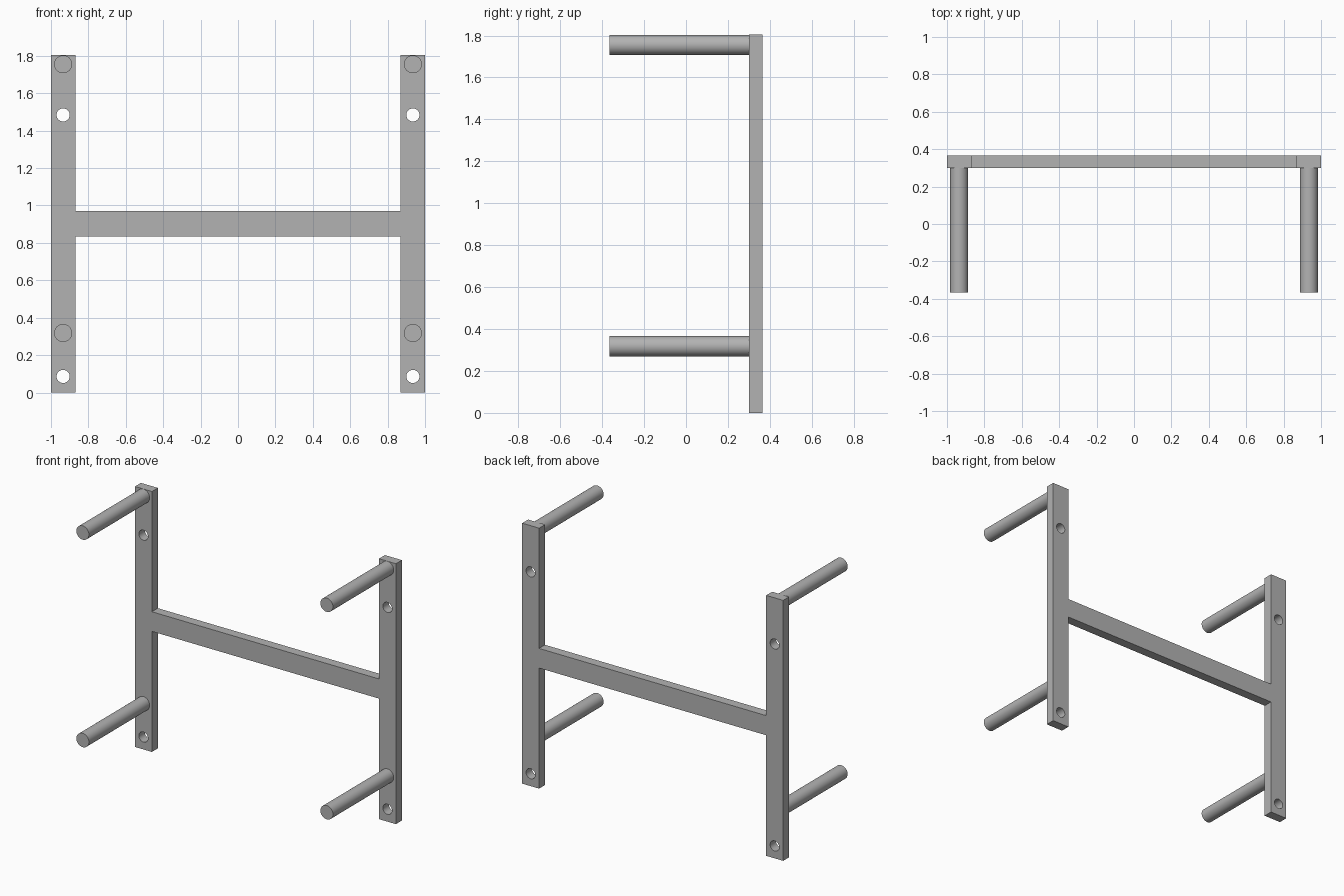
import bpy
import bmesh
from math import pi

cube = bpy.data.objects.get("Cube")
if cube:
    bpy.data.objects.remove(cube)

OUTER, INNER, TOP = 1.0, 0.87, 1.804       # post edges and height
BAR_LOW, BAR_HIGH = 0.835, 0.971           # crossbar
FRONT, BACK, PEG_TIP = 0.30, 0.365, -0.365
POST_X = (OUTER + INNER) / 2

grey = bpy.data.materials.new("grey metal")
grey.use_nodes = True
colour = (0.45, 0.45, 0.45, 1)
grey.diffuse_color = colour
grey.node_tree.nodes["Principled BSDF"].inputs["Base Color"].default_value = colour


def rod(name, x, z, radius, y0, y1):
    """Round rod running along y."""
    bpy.ops.mesh.primitive_cylinder_add(
        vertices=48, radius=radius, depth=y1 - y0,
        location=(x, (y0 + y1) / 2, z), rotation=(pi / 2, 0, 0))
    obj = bpy.context.object
    obj.name = name
    obj.data.materials.append(grey)
    return obj


def smooth(obj):
    bpy.ops.object.select_all(action="DESELECT")
    obj.select_set(True)
    bpy.context.view_layer.objects.active = obj
    bpy.ops.object.shade_smooth_by_angle(angle=pi / 6)


# H-shaped frame: two posts and a crossbar in one flat plate
half = [(INNER, BAR_LOW), (INNER, 0), (OUTER, 0),
        (OUTER, TOP), (INNER, TOP), (INNER, BAR_HIGH)]
outline = half + [(-x, z) for x, z in reversed(half)]
bm = bmesh.new()
face = bm.faces.new([bm.verts.new((x, FRONT, z)) for x, z in outline])
extruded = bmesh.ops.extrude_face_region(bm, geom=[face])["geom"]
bmesh.ops.translate(bm, vec=(0, BACK - FRONT, 0),
                    verts=[v for v in extruded if isinstance(v, bmesh.types.BMVert)])
bmesh.ops.recalc_face_normals(bm, faces=bm.faces)
mesh = bpy.data.meshes.new("frame")
bm.to_mesh(mesh)
bm.free()
mesh.materials.append(grey)
frame = bpy.data.objects.new("frame", mesh)
bpy.context.collection.objects.link(frame)

# Bolt holes through the posts, and pegs pointing forward
for side, x in (("left", POST_X), ("right", -POST_X)):
    for level, hole_z, peg_z in (("upper", 1.484, 1.755), ("lower", 0.086, 0.318)):
        cutter = rod("hole_cutter", x, hole_z, 0.035, FRONT - 0.1, BACK + 0.1)
        cutter.hide_render = True
        cut = frame.modifiers.new("hole", "BOOLEAN")
        cut.operation = "DIFFERENCE"
        cut.solver = "EXACT"
        cut.object = cutter
        bpy.context.view_layer.objects.active = frame
        bpy.ops.object.modifier_apply(modifier=cut.name)
        bpy.data.objects.remove(cutter)
        smooth(rod(f"{level}_{side}_peg", x, peg_z, 0.048, PEG_TIP, FRONT))

smooth(frame)
